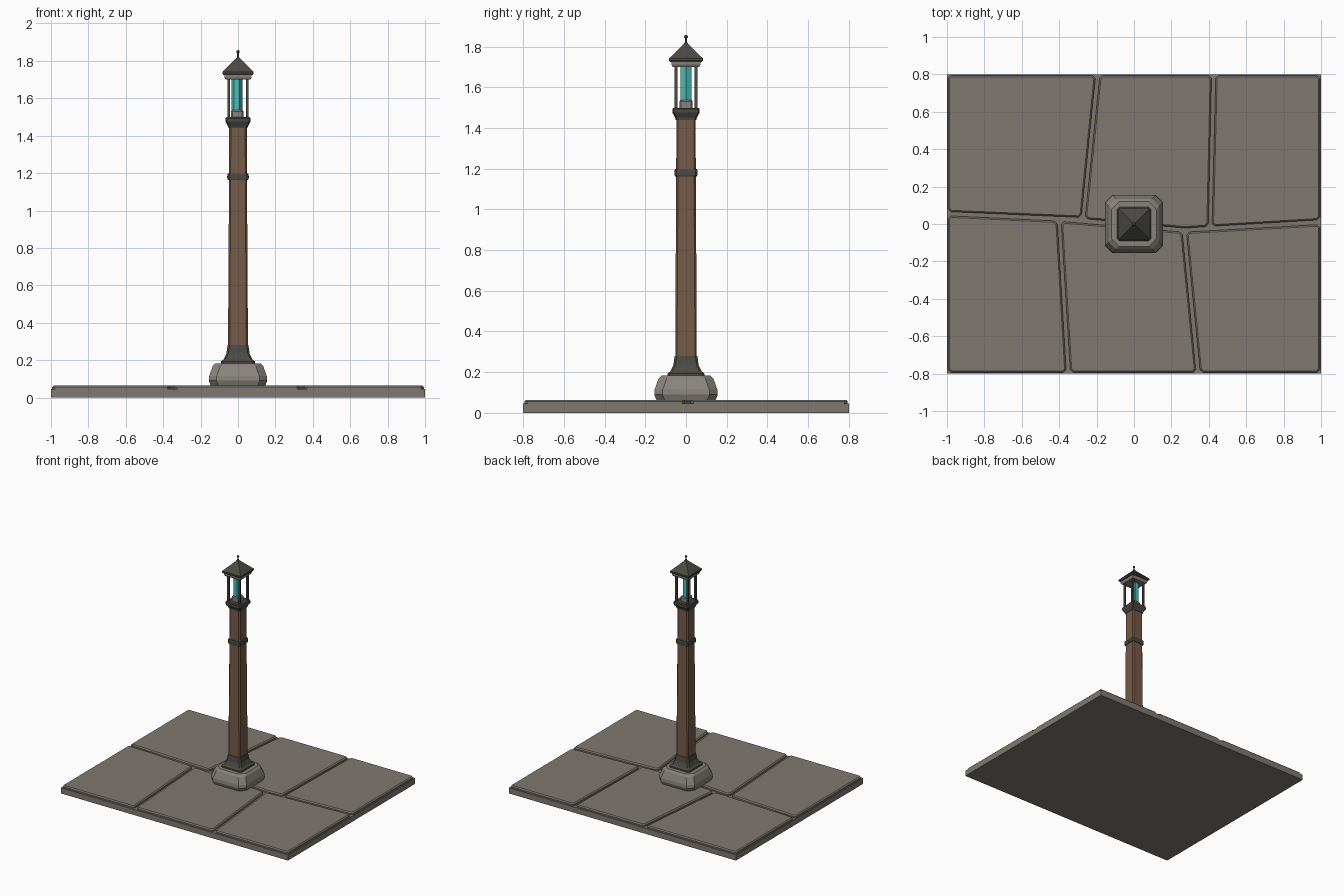
import bpy, bmesh, math
from mathutils import Matrix, Vector

if "Cube" in bpy.data.objects:
    bpy.data.objects.remove(bpy.data.objects["Cube"])


def material(name, rgb):
    m = bpy.data.materials.new(name)
    m.diffuse_color = (*rgb, 1)
    m.use_nodes = True
    m.node_tree.nodes["Principled BSDF"].inputs["Base Color"].default_value = m.diffuse_color
    return m


PAVING = material("paving stone", (0.215, 0.19, 0.165))
BLOCK = material("pale stone", (0.25, 0.228, 0.20))
WOOD = material("brown wood", (0.18, 0.103, 0.062))
METAL = material("dark metal", (0.07, 0.068, 0.056))
GLASS = material("teal glass", (0.07, 0.52, 0.47))


def finish(name, bm, mat):
    bmesh.ops.recalc_face_normals(bm, faces=bm.faces)
    mesh = bpy.data.meshes.new(name)
    bm.to_mesh(mesh)
    bm.free()
    mesh.materials.append(mat)
    ob = bpy.data.objects.new(name, mesh)
    bpy.context.collection.objects.link(ob)
    return ob


def stack(name, sections, mat, cut=0.0, centre=(0, 0)):
    """Square column through (z, half width) sections, corners cut off by `cut`."""
    bm = bmesh.new()
    rings = []
    for z, h in sections:
        c = min(cut, h * 0.6)
        pts = []
        for i in range(4):
            corner = [(h, -h + c), (h, h - c)] if c else [(h, h)]
            rot = Matrix.Rotation(i * math.pi / 2, 2)
            pts += [rot @ Vector(p) for p in corner]
        rings.append([bm.verts.new((p.x + centre[0], p.y + centre[1], z)) for p in pts])
    n = len(rings[0])
    for a, b in zip(rings, rings[1:]):
        for i in range(n):
            bm.faces.new((a[i], a[(i + 1) % n], b[(i + 1) % n], b[i]))
    bm.faces.new(rings[0])
    bm.faces.new(rings[-1])
    return finish(name, bm, mat)


def tile(name, outline):
    """Paving tile with clipped corners and a bevelled top edge."""
    bm = bmesh.new()
    base = bm.faces.new([bm.verts.new((x, y, 0.04)) for x, y in outline])
    top = bmesh.ops.extrude_face_region(bm, geom=[base])["geom"]
    for v in top:
        if isinstance(v, bmesh.types.BMVert):
            v.co.z = 0.064
    upright = [e for e in bm.edges if abs(e.verts[0].co.z - e.verts[1].co.z) > 0.01]
    bmesh.ops.bevel(bm, geom=upright, offset=0.016, segments=1, affect='EDGES')
    rim = [e for e in bm.edges if all(v.co.z > 0.06 for v in e.verts)]
    bmesh.ops.bevel(bm, geom=rim, offset=0.008, segments=1, affect='EDGES')
    return finish(name, bm, PAVING)


# Paved ground slab
bm = bmesh.new()
bmesh.ops.create_cube(bm, size=1, matrix=Matrix.Translation((0, 0, 0.0225)) @ Matrix.Diagonal((2, 1.6, 0.045, 1)))
finish("ground_slab", bm, PAVING)
X, Y = 0.994, 0.794
tile("tile_back_left", [(-X, Y), (-0.205, Y), (-0.282, 0.035), (-X, 0.066)])
tile("tile_back_middle", [(-0.183, Y), (0.415, Y), (0.397, -0.014), (0.27, -0.022), (-0.262, 0.028)])
tile("tile_back_right", [(0.437, Y), (X, Y), (X, 0.022), (0.417, -0.012)])
tile("tile_front_left", [(-X, 0.044), (-0.41, 0.016), (-0.362, -Y), (-X, -Y)])
tile("tile_front_middle", [(-0.39, 0.014), (0.258, -0.043), (0.332, -Y), (-0.34, -Y)])
tile("tile_front_right", [(0.28, -0.043), (X, -0.003), (X, -Y), (0.354, -Y)])

# Stone block and metal shoe under the post
stack("stone_footing", [(0.05, 0.14), (0.09, 0.156), (0.115, 0.154), (0.168, 0.135), (0.183, 0.12)], BLOCK, 0.04)
stack("metal_shoe", [(0.18, 0.09), (0.194, 0.09), (0.205, 0.076), (0.235, 0.062), (0.28, 0.056)], METAL, 0.01)

# Tapered wooden post with collar and bolts
stack("wooden_post", [(0.2, 0.053), (0.52, 0.052), (1.0, 0.049), (1.46, 0.047)], WOOD, 0.009)
stack("post_collar", [(1.162, 0.053), (1.167, 0.056), (1.192, 0.056), (1.197, 0.053)], METAL, 0.01)
for side in (-1, 1):
    bm = bmesh.new()
    place = Matrix.Translation((side * 0.056, 0, 1.18)) @ Matrix.Rotation(math.pi / 2, 4, 'Y')
    bmesh.ops.create_cone(bm, cap_ends=True, segments=6, radius1=0.006, radius2=0.006, depth=0.008, matrix=place)
    finish("collar_bolt", bm, METAL)

# Lantern: flared seat, corner bars, lamp
stack("lantern_seat", [(1.44, 0.051), (1.45, 0.053), (1.475, 0.067), (1.492, 0.067), (1.499, 0.062)], METAL, 0.008)
for sx in (-1, 1):
    for sy in (-1, 1):
        stack("lantern_bar", [(1.49, 0.007), (1.71, 0.007)], METAL, 0, (sx * 0.049, sy * 0.049))
stack("lamp_socket", [(1.495, 0.033), (1.53, 0.033), (1.537, 0.028)], BLOCK, 0.008, (-0.004, 0))
bm = bmesh.new()
place = Matrix.Translation((-0.006, 0, 1.62)) @ Matrix.Rotation(math.pi / 2, 4, 'Z')
bmesh.ops.create_cone(bm, cap_ends=True, segments=6, radius1=0.03, radius2=0.03, depth=0.18, matrix=place)
finish("glass_lamp", bm, GLASS)

# Roof: eave plate, pyramid cap, finial
stack("roof_eave", [(1.70, 0.066), (1.712, 0.072), (1.73, 0.073)], BLOCK)
stack("roof_cap", [(1.724, 0.078), (1.731, 0.083), (1.742, 0.083), (1.75, 0.074), (1.812, 0.012), (1.818, 0.008)], METAL)
bm = bmesh.new()
bmesh.ops.create_cone(bm, cap_ends=True, segments=8, radius1=0.007, radius2=0.004, depth=0.035,
                      matrix=Matrix.Translation((0, 0, 1.828)))
bmesh.ops.create_uvsphere(bm, u_segments=8, v_segments=6, radius=0.0095, matrix=Matrix.Translation((0, 0, 1.848)))
finish("roof_finial", bm, METAL)
